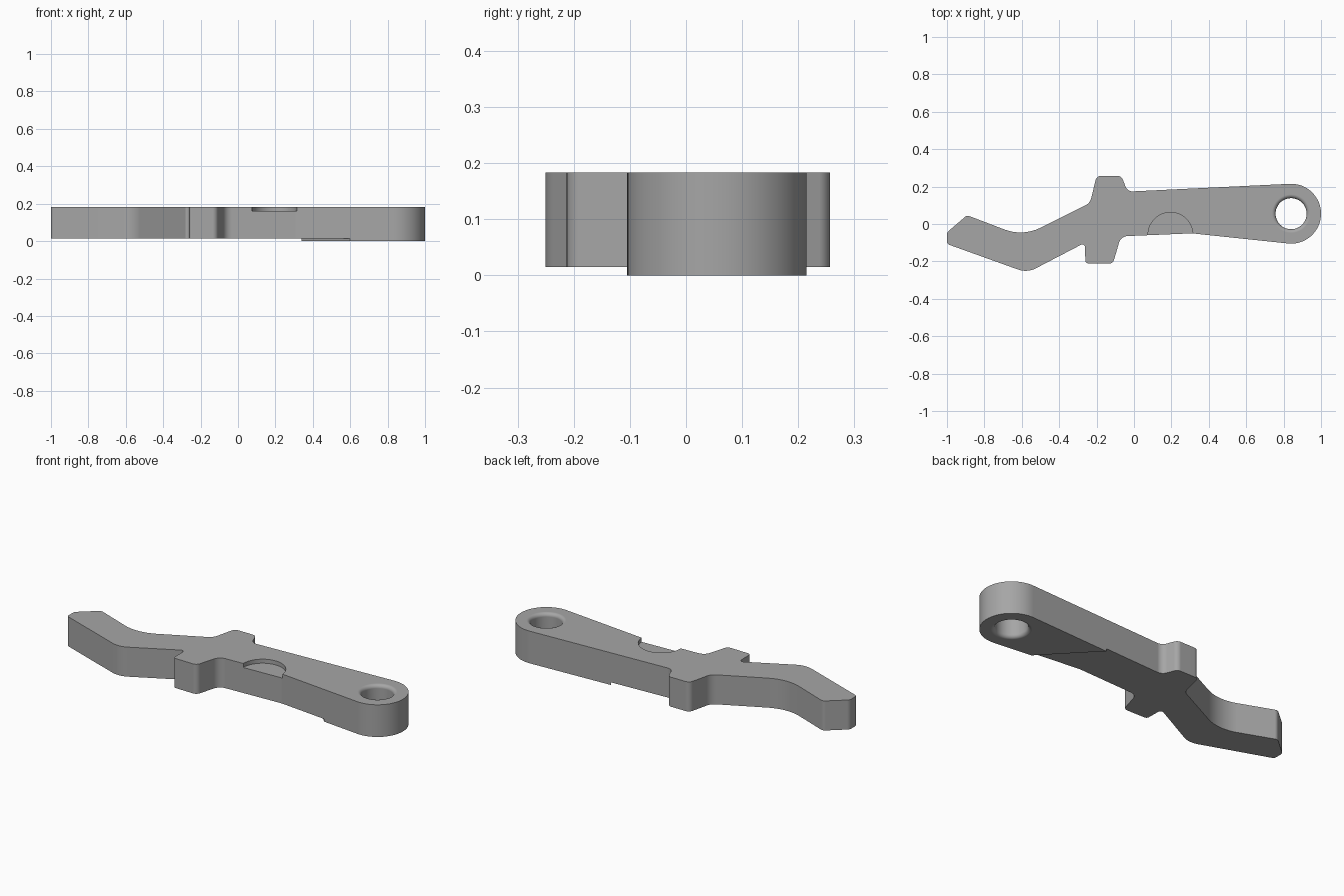
import bpy, bmesh
from math import sin, cos, pi, radians
from mathutils import Vector

cube = bpy.data.objects.get("Cube")
if cube:
    bpy.data.objects.remove(cube, do_unlink=True)

TOP = 0.183
STEP = 0.015
EYE = Vector((0.84, 0.055))

grey = bpy.data.materials.new("satin_grey")
grey.use_nodes = True
colour = (0.38, 0.38, 0.38, 1)
grey.diffuse_color = colour
grey.node_tree.nodes["Principled BSDF"].inputs["Base Color"].default_value = colour


def arc(centre, r, a0, a1, n):
    """Points along an arc, angles in degrees."""
    angles = [radians(a0 + (a1 - a0) * i / n) for i in range(n + 1)]
    return [Vector((centre[0] + r * cos(a), centre[1] + r * sin(a))) for a in angles]


def fillet(before, corner, after, r, n=8):
    """Replace a corner by a tangent arc of radius r."""
    u, v = (before - corner).normalized(), (after - corner).normalized()
    half = u.angle(v) / 2
    centre = corner + (u + v).normalized() * (r / sin(half))
    start = corner + u * (r * cos(half) / sin(half)) - centre
    end = corner + v * (r * cos(half) / sin(half)) - centre
    sweep = start.angle(end)
    return [centre + (start * sin((1 - i / n) * sweep) + end * sin(i / n * sweep)) / sin(sweep)
            for i in range(n + 1)]


def finish(name, bm):
    bmesh.ops.recalc_face_normals(bm, faces=bm.faces)
    mesh = bpy.data.meshes.new(name)
    bm.to_mesh(mesh)
    bm.free()
    mesh.materials.append(grey)
    obj = bpy.data.objects.new(name, mesh)
    bpy.context.collection.objects.link(obj)
    return obj


def prism(name, points, z0, z1):
    bm = bmesh.new()
    face = bm.faces.new([bm.verts.new((p[0], p[1], z0)) for p in points])
    new = bmesh.ops.extrude_face_region(bm, geom=[face])["geom"]
    moved = [g for g in new if isinstance(g, bmesh.types.BMVert)]
    bmesh.ops.translate(bm, verts=moved, vec=(0, 0, z1 - z0))
    return finish(name, bm)


def lathe(name, centre, profile, n=64):
    """Closed solid of revolution from (radius, z) pairs."""
    bm = bmesh.new()
    rings = [[bm.verts.new((centre[0] + r * cos(2 * pi * i / n),
                            centre[1] + r * sin(2 * pi * i / n), z)) for i in range(n)]
             for r, z in profile]
    for low, high in zip(rings, rings[1:]):
        for i in range(n):
            j = (i + 1) % n
            bm.faces.new((low[i], low[j], high[j], high[i]))
    bm.faces.new(rings[0])
    bm.faces.new(rings[-1])
    return finish(name, bm)


# Outline corners (x, y, rounding), running from the eye over the back to the front
corners = [
    (-0.035, 0.173, 0.04), (-0.067, 0.257, 0.03), (-0.2, 0.257, 0.03),
    (-0.235, 0.112, 0.06), (-0.594, -0.067, 0.24), (-0.893, 0.047, 0.025),
    (-1.0, -0.045, 0.03), (-1.0, -0.107, 0.02), (-0.571, -0.261, 0.12),
    (-0.262, -0.1, 0.015), (-0.26, -0.21, 0.015), (-0.113, -0.213, 0.03),
    (-0.07, -0.066, 0.05), (0.31, -0.05, 0.1),
]
eye_arc = arc(EYE, 0.16, -95, 93, 40)
path = [eye_arc[-1]] + [Vector(c[:2]) for c in corners] + [eye_arc[0]]
outline = list(eye_arc)
for i, c in enumerate(corners):
    outline += fillet(path[i], path[i + 1], path[i + 2], c[2])
lever = prism("lever_body", outline, 0, TOP)

# Slanted step under the arm, leaving a thin pad below the eye
step = prism("step_cutter", [(-1.2, -0.5), (1.0, -0.5), (0.14, 0.4), (-1.2, 0.4)], -0.1, STEP)

# Pivot hole with rounded rims
R, F = 0.083, 0.02
rim = [(R + F - F * cos(radians(a)), F - F * sin(radians(a))) for a in range(90, -1, -15)]
profile = [(R + F, -0.05)] + rim + [(r, TOP - z) for r, z in reversed(rim)] + [(R + F, TOP + 0.05)]
hole = lathe("hole_cutter", EYE, profile)

# Shallow half-round pocket in the top
pocket = lathe("pocket_cutter", (0.195, -0.058), [(0.12, 0.16), (0.12, 0.3)])

bpy.ops.object.select_all(action="DESELECT")
bpy.context.view_layer.objects.active = lever
lever.select_set(True)
for cutter in (step, hole, pocket):
    cutter.hide_render = True
    mod = lever.modifiers.new(cutter.name, "BOOLEAN")
    mod.operation = "DIFFERENCE"
    mod.solver = "EXACT"
    mod.object = cutter
    bpy.ops.object.modifier_apply(modifier=mod.name)
    bpy.data.objects.remove(cutter, do_unlink=True)

bpy.ops.object.shade_smooth_by_angle(angle=radians(30))
weighted = lever.modifiers.new("even_shading", "WEIGHTED_NORMAL")
weighted.keep_sharp = True
